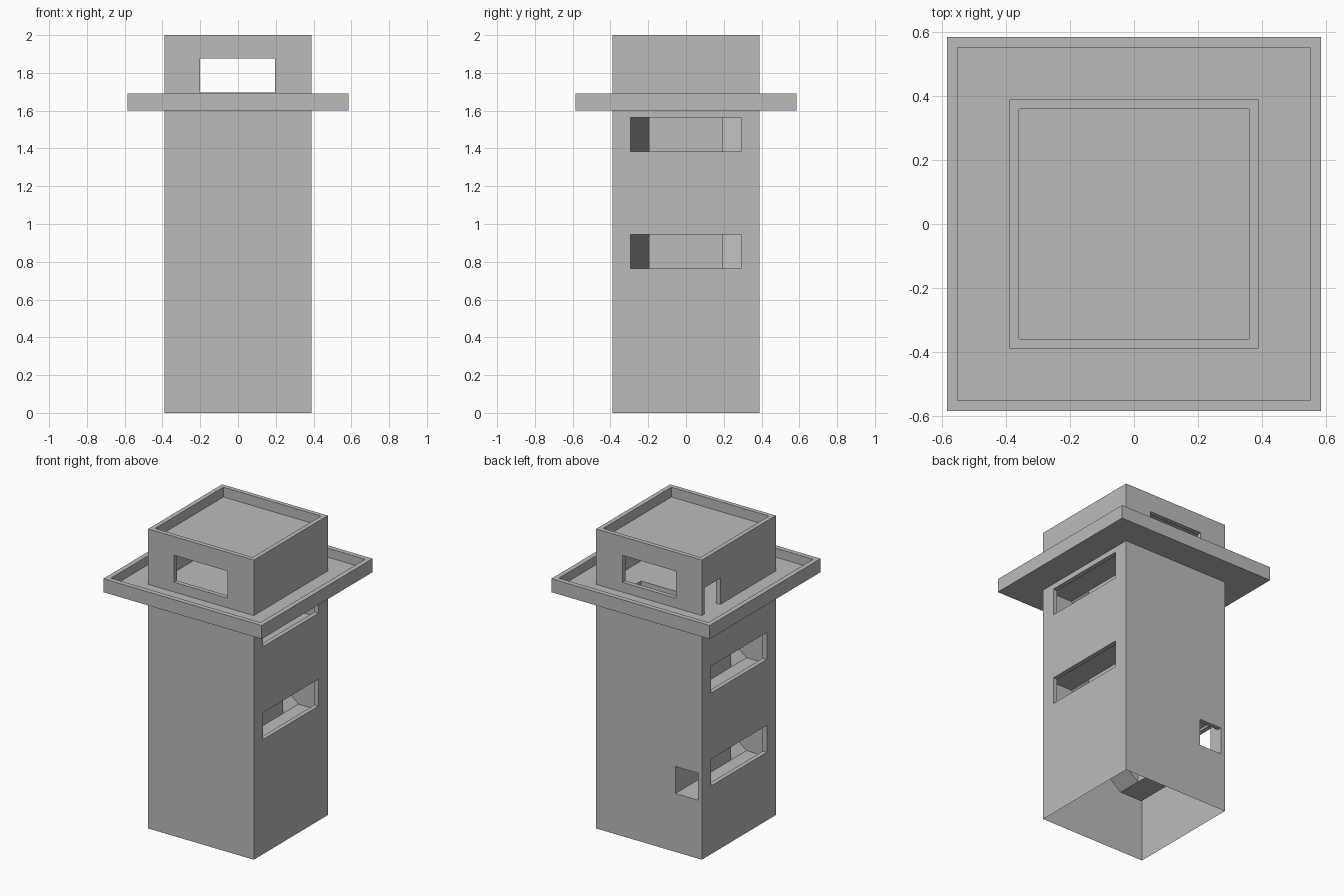
import bpy, bmesh

if "Cube" in bpy.data.objects:
    bpy.data.objects.remove(bpy.data.objects["Cube"])

grey = bpy.data.materials.new("plain grey")
grey.diffuse_color = (0.5, 0.5, 0.5, 1)
grey.use_nodes = True
grey.node_tree.nodes["Principled BSDF"].inputs["Base Color"].default_value = grey.diffuse_color

OUT, INN, CORE = 0.39, 0.36, 0.195      # outer wall, inner wall, stair core (half widths)
HEAD = 0.26                             # headroom of the stair passage
level = [0.39 + 0.31 * i for i in range(5)]   # even levels on the left, odd on the right


def make_object(name, bm):
    bmesh.ops.recalc_face_normals(bm, faces=bm.faces)
    mesh = bpy.data.meshes.new(name)
    bm.to_mesh(mesh)
    bm.free()
    mesh.materials.append(grey)
    obj = bpy.data.objects.new(name, mesh)
    bpy.context.collection.objects.link(obj)
    return obj


def square_rings(name, profile, cap):
    """Square lathe: profile of (half width, z) points."""
    bm = bmesh.new()
    rings = [[bm.verts.new((sx * r, sy * r, z))
              for sx, sy in ((-1, -1), (1, -1), (1, 1), (-1, 1))] for r, z in profile]
    for a, b in zip(rings, rings[1:]):
        for i in range(4):
            j = (i + 1) % 4
            bm.faces.new((a[i], a[j], b[j], b[i]))
    if cap:
        bm.faces.new(rings[0])
        bm.faces.new(rings[-1])
    return make_object(name, bm)


cutters = []


def cut_prism(points, y0, y1):
    """Cutter: x-z outline extruded from y0 to y1."""
    bm = bmesh.new()
    a = [bm.verts.new((x, y0, z)) for x, z in points]
    b = [bm.verts.new((x, y1, z)) for x, z in points]
    bm.faces.new(a)
    bm.faces.new(b)
    for i in range(len(a)):
        j = (i + 1) % len(a)
        bm.faces.new((a[i], a[j], b[j], b[i]))
    obj = make_object("cutter", bm)
    obj.hide_render = True
    cutters.append(obj)


def cut_box(x0, x1, y0, y1, z0, z1):
    cut_prism([(x0, z0), (x1, z0), (x1, z1), (x0, z1)], y0, y1)


# tower body with roof parapet, and the walkway around it
tower = square_rings("tower", [(OUT, 0), (OUT, 2), (INN, 2), (INN, 1.935)], True)
square_rings("walkway", [(OUT, 1.6), (0.585, 1.6), (0.585, 1.69), (0.552, 1.69),
                         (0.552, 1.63), (OUT, 1.63)], False)

# sloping flights: front ones rise to the right, back ones to the left
for i in range(4):
    s = 1 if i % 2 == 0 else -1
    a, b = level[i], level[i + 1]
    pts = [(-INN * s, a), (-CORE * s, a), (CORE * s, b), (INN * s, b), (INN * s, b + HEAD)]
    if i < 3:
        pts += [(CORE * s, b + HEAD)]
    else:                               # open stairwell into the cabin
        pts += [(-CORE * s, b + HEAD)]
    pts += [(-CORE * s, a + HEAD), (-INN * s, a + HEAD)]
    cut_prism(pts, *((-INN, -CORE) if s > 0 else (CORE, INN)))

# landings and their windows
for i in range(4):
    s = -1 if i % 2 == 0 else 1
    z = level[i]
    x0, x1 = sorted((s * CORE, s * INN))
    cut_box(x0, x1, -INN, INN, z, z + HEAD)
    x0, x1 = sorted((s * 0.3, s * 0.5))
    cut_box(x0, x1, -0.295, 0.292, z + 0.065, z + 0.245)

# cabin room, front and back windows, walkway door, lower door
top = level[4]
cut_box(-INN, INN, -INN, INN, top, top + HEAD)
for y0, y1 in ((-0.5, -0.3), (0.3, 0.5)):
    cut_box(-0.2, 0.196, y0, y1, top + 0.065, top + 0.245)
cut_box(-0.5, -0.3, CORE, INN, top, top + 0.175)
cut_box(-INN, -CORE, 0.3, 0.5, level[0], level[0] + 0.18)

# carve everything out of the tower
for c in cutters:
    m = tower.modifiers.new("carve", 'BOOLEAN')
    m.operation = 'DIFFERENCE'
    m.solver = 'EXACT'
    m.object = c
bpy.context.view_layer.update()
carved = bpy.data.meshes.new_from_object(
    tower.evaluated_get(bpy.context.evaluated_depsgraph_get()))
tower.modifiers.clear()
tower.data = carved
for c in cutters:
    bpy.data.objects.remove(c)

# the shell is open underneath
bm = bmesh.new()
bm.from_mesh(carved)
under = [f for f in bm.faces if all(v.co.z < 1e-4 for v in f.verts)]
bmesh.ops.delete(bm, geom=under, context='FACES')
bm.to_mesh(carved)
bm.free()
